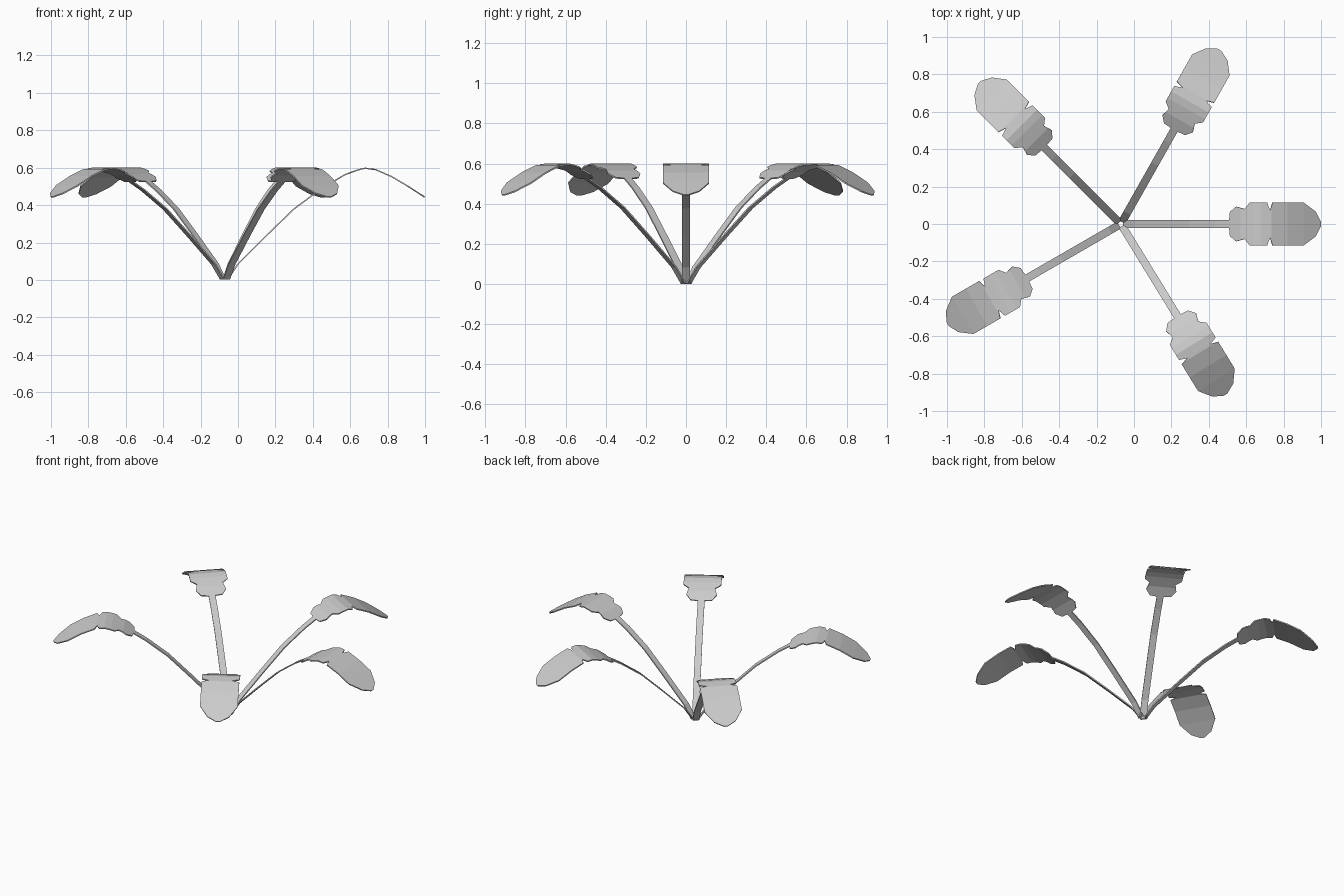
import bpy, bmesh
from math import radians
from mathutils import Matrix

if "Cube" in bpy.data.objects:
    bpy.data.objects.remove(bpy.data.objects["Cube"])

CENTRE_X = -0.07
ANGLES = [0, 60.5, 135, 210, -58.5]

# arching height curve of one frond: x, z
ARCH = [(-0.055, 0.003), (0.0, 0.085), (0.155, 0.24), (0.30, 0.38), (0.435, 0.48),
        (0.57, 0.562), (0.64, 0.588), (0.68, 0.597), (0.735, 0.59),
        (0.82, 0.553), (0.905, 0.503), (0.998, 0.443)]

# outline of one frond: x, half width
OUTLINE = [(-0.055, 0.021), (0.51, 0.021), (0.514, 0.065), (0.547, 0.093), (0.592, 0.08),
           (0.62, 0.115), (0.712, 0.115), (0.727, 0.072), (0.74, 0.115),
           (0.905, 0.115), (0.97, 0.066), (0.998, 0.012)]


def sample(table, x):
    for (x0, v0), (x1, v1) in zip(table, table[1:]):
        if x <= x1:
            return v0 + (v1 - v0) * (x - x0) / (x1 - x0)
    return table[-1][1]


def make_frond(name, angle):
    # ribbon of cross rows, bent along the arch
    xs = sorted({p[0] for p in ARCH + OUTLINE})
    bm = bmesh.new()
    rows = []
    for x in xs:
        w, z = sample(OUTLINE, x), sample(ARCH, x)
        rows.append([bm.verts.new((x - CENTRE_X, s * w, z)) for s in (-1, 1)])
    for a, b in zip(rows, rows[1:]):
        bm.faces.new((a[0], b[0], b[1], a[1]))
    bm.transform(Matrix.Translation((CENTRE_X, 0, 0)) @ Matrix.Rotation(radians(angle), 4, 'Z'))
    mesh = bpy.data.meshes.new(name)
    bm.to_mesh(mesh)
    bm.free()
    obj = bpy.data.objects.new(name, mesh)
    bpy.context.collection.objects.link(obj)
    # thin sheet thickness
    mod = obj.modifiers.new("thickness", 'SOLIDIFY')
    mod.thickness = 0.007
    mod.offset = 0


for i, angle in enumerate(ANGLES):
    make_frond(f"frond_{i + 1}", angle)
